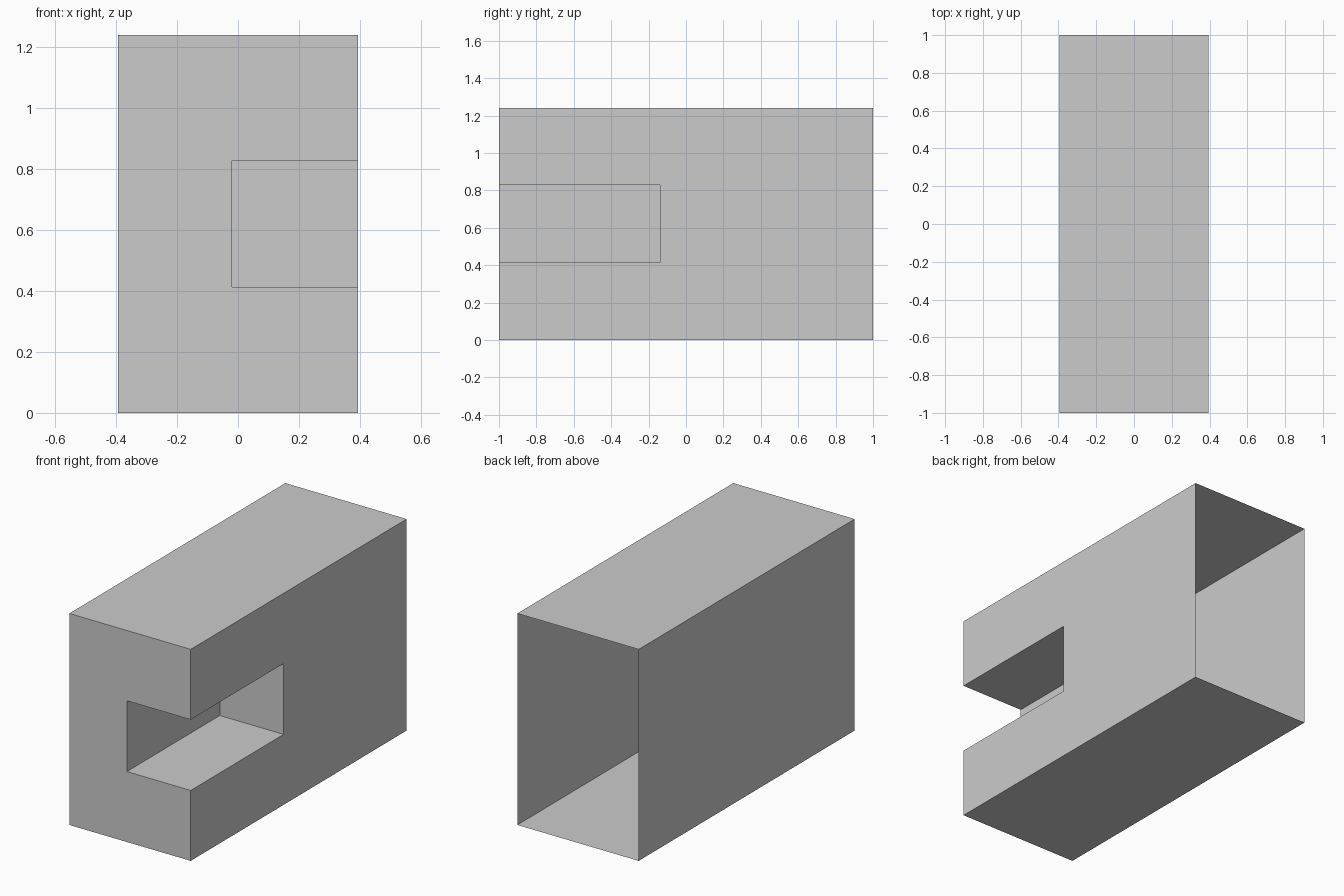
import bpy
import bmesh
from mathutils import Vector

if "Cube" in bpy.data.objects:
    bpy.data.objects.remove(bpy.data.objects["Cube"], do_unlink=True)

W, D, H = 0.787, 2.0, 1.24          # shell size


def box(name, low, high):
    """Axis-aligned box between two corners."""
    low, high = Vector(low), Vector(high)
    bm = bmesh.new()
    bmesh.ops.create_cube(bm, size=1)
    bmesh.ops.scale(bm, vec=high - low, verts=bm.verts)
    bmesh.ops.translate(bm, vec=(low + high) / 2, verts=bm.verts)
    mesh = bpy.data.meshes.new(name)
    bm.to_mesh(mesh)
    bm.free()
    obj = bpy.data.objects.new(name, mesh)
    bpy.context.collection.objects.link(obj)
    return obj


# Plain grey material
grey = bpy.data.materials.new("light grey")
grey.use_nodes = True
color = (0.6, 0.6, 0.6, 1)
grey.diffuse_color = color
grey.node_tree.nodes["Principled BSDF"].inputs["Base Color"].default_value = color

# Shell with a notch cut into the front corner
shell = box("notched_shell", (-W / 2, -D / 2, 0), (W / 2, D / 2, H))
shell.data.materials.append(grey)
cutter = box("notch_cutter", (-0.02, -D, 0.413), (W, -0.14, 0.828))
cutter.data.materials.append(grey)
cutter.hide_render = True

cut = shell.modifiers.new("notch", "BOOLEAN")
cut.operation = "DIFFERENCE"
cut.solver = "EXACT"
cut.object = cutter
bpy.context.view_layer.objects.active = shell
bpy.ops.object.modifier_apply(modifier=cut.name)
bpy.data.objects.remove(cutter, do_unlink=True)

# Open back: the thin shell has no rear wall
bm = bmesh.new()
bm.from_mesh(shell.data)
rear = [f for f in bm.faces if f.calc_center_median().y > D / 2 - 0.001]
bmesh.ops.delete(bm, geom=rear, context="FACES")
bm.to_mesh(shell.data)
bm.free()
